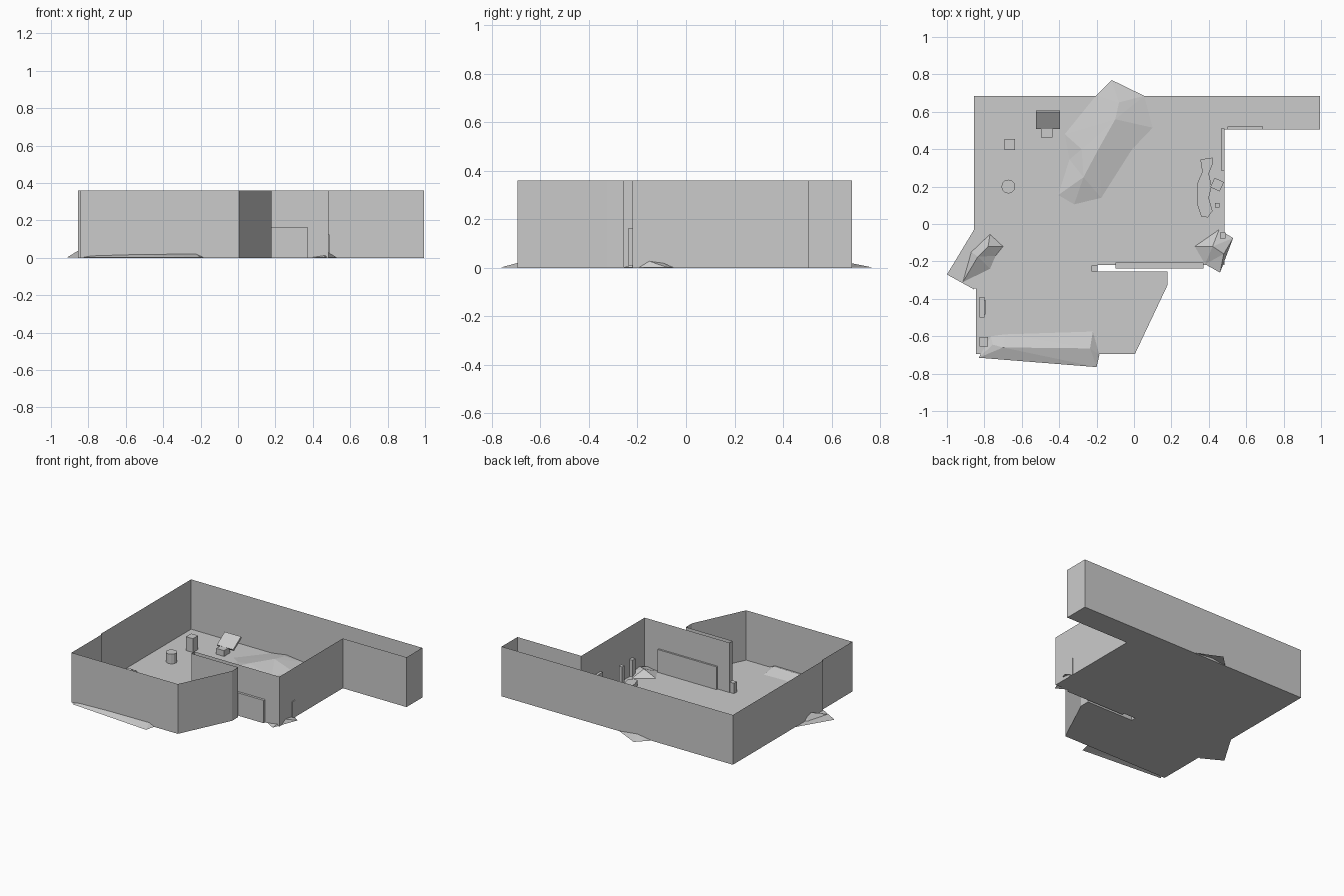
import bpy, bmesh, math
from mathutils import Vector
from mathutils.geometry import delaunay_2d_cdt

if "Cube" in bpy.data.objects:
    bpy.data.objects.remove(bpy.data.objects["Cube"])

WALL_H = 0.36


def make_object(name, bm):
    me = bpy.data.meshes.new(name)
    bm.to_mesh(me)
    bm.free()
    ob = bpy.data.objects.new(name, me)
    bpy.context.collection.objects.link(ob)
    return ob


def sheet(name, pts):
    """Flat polygon on the ground."""
    bm = bmesh.new()
    f = bm.faces.new([bm.verts.new((x, y, 0)) for x, y in pts])
    f.normal_update()
    if f.normal.z < 0:
        f.normal_flip()
    return make_object(name, bm)


def curtain(name, pts, h):
    """Single-sided walls standing on a closed outline."""
    bm = bmesh.new()
    lo = [bm.verts.new((x, y, 0)) for x, y in pts]
    hi = [bm.verts.new((x, y, h)) for x, y in pts]
    for i in range(len(pts)):
        j = (i + 1) % len(pts)
        bm.faces.new((lo[i], lo[j], hi[j], hi[i]))
    return make_object(name, bm)


def prism(name, pts, h):
    """Closed solid extruded up from an outline."""
    bm = bmesh.new()
    f = bm.faces.new([bm.verts.new((x, y, 0)) for x, y in pts])
    r = bmesh.ops.extrude_face_region(bm, geom=[f])
    top = [v for v in r["geom"] if isinstance(v, bmesh.types.BMVert)]
    bmesh.ops.translate(bm, verts=top, vec=(0, 0, h))
    bmesh.ops.recalc_face_normals(bm, faces=bm.faces)
    return make_object(name, bm)


def block(name, x0, x1, y0, y1, h, turn=0):
    cx, cy, dx, dy = (x0 + x1) / 2, (y0 + y1) / 2, (x1 - x0) / 2, (y1 - y0) / 2
    c, s = math.cos(turn), math.sin(turn)
    pts = [(cx + a * dx * c - b * dy * s, cy + a * dx * s + b * dy * c)
           for a, b in ((-1, -1), (1, -1), (1, 1), (-1, 1))]
    return prism(name, pts, h)


def mound(name, rim, peaks):
    """Low faceted heap: rim on the ground, raised inner points."""
    n = len(rim)
    flat = [Vector(p) for p in rim] + [Vector(p[:2]) for p in peaks]
    height = [0.001] * n + [p[2] for p in peaks]
    co, _, faces, orig, _, _ = delaunay_2d_cdt(flat, [], [list(range(n))], 1, 1e-5)
    bm = bmesh.new()
    vs = [bm.verts.new((p.x, p.y, height[o[0]] if o else 0)) for p, o in zip(co, orig)]
    for f in faces:
        bm.faces.new([vs[i] for i in f])
    for f in bm.faces:
        f.normal_update()
        if f.normal.z < 0:
            f.normal_flip()
    return make_object(name, bm)


# Floor and walls share one outline
outline = [(-0.855, 0.685), (-0.855, -0.345), (-0.845, -0.345), (-0.845, -0.695),
           (0.005, -0.695), (0.18, -0.325), (0.18, -0.255), (-0.195, -0.255),
           (-0.195, -0.22), (0.485, -0.22), (0.485, 0.505), (0.995, 0.505),
           (0.995, 0.685)]
sheet("floor", outline)
curtain("walls", outline, WALL_H)

# Floor patch sticking out past the left wall
sheet("floor_patch", [(-0.855, -0.03), (-1.0, -0.27), (-0.855, -0.35)])

# Debris heaps
mound("back_heap",
      [(-0.12, 0.77), (-0.2, 0.69), (-0.37, 0.48), (-0.345, 0.345), (-0.405, 0.155),
       (-0.32, 0.105), (-0.175, 0.14), (-0.01, 0.4), (0.1, 0.515), (0.055, 0.685)],
      [(-0.08, 0.65, 0.025), (-0.1, 0.56, 0.035), (-0.19, 0.4, 0.04),
       (-0.27, 0.25, 0.035), (-0.28, 0.4, 0.025)])
mound("left_heap",
      [(-0.77, -0.055), (-0.87, -0.15), (-0.915, -0.31), (-0.77, -0.24),
       (-0.74, -0.17), (-0.7, -0.12)],
      [(-0.835, -0.175, 0.05), (-0.78, -0.12, 0.045)])
mound("right_heap",
      [(0.455, -0.03), (0.325, -0.12), (0.38, -0.215), (0.46, -0.26), (0.53, -0.075)],
      [(0.42, -0.12, 0.045), (0.48, -0.16, 0.03)])
mound("front_heap",
      [(-0.83, -0.715), (-0.2, -0.765), (-0.185, -0.7), (-0.22, -0.575),
       (-0.69, -0.59), (-0.765, -0.6)],
      [(-0.755, -0.645, 0.018), (-0.7, -0.66, 0.026), (-0.235, -0.665, 0.028)])

# Door panels on the walls
block("wide_door", -0.1, 0.372, -0.237, -0.207, 0.165)
block("side_door", 0.465, 0.484, 0.285, 0.51, 0.165)
block("passage_door", 0.5, 0.69, 0.505, 0.52, 0.165)

# Wavy low bench
prism("wavy_bench", [(0.36, 0.04), (0.395, 0.035), (0.42, 0.07), (0.4, 0.14), (0.415, 0.2),
                     (0.4, 0.27), (0.42, 0.32), (0.42, 0.355), (0.355, 0.345), (0.365, 0.28),
                     (0.34, 0.22), (0.34, 0.1)], 0.04)

# Posts, crates and stool
block("turned_crate", 0.417, 0.472, 0.183, 0.238, 0.07, math.radians(-25))
block("tall_post", 0.432, 0.458, 0.087, 0.113, 0.145)
block("corner_post", 0.46, 0.49, -0.077, -0.045, 0.125)
block("wall_end_block", -0.228, -0.194, -0.255, -0.222, 0.075)
block("pedestal", -0.693, -0.637, 0.395, 0.455, 0.1)
block("cabinet", -0.827, -0.798, -0.5, -0.39, 0.1)
block("cabinet_shelf", -0.824, -0.795, -0.483, -0.407, 0.06)
block("small_crate", -0.825, -0.78, -0.655, -0.605, 0.08)
ring = [(-0.672 + 0.037 * math.cos(i * math.tau / 12),
         0.2 + 0.037 * math.sin(i * math.tau / 12)) for i in range(12)]
prism("round_stool", ring, 0.07)

# Console: base box with a tilted slab behind it
block("console_base", -0.498, -0.435, 0.462, 0.53, 0.042)
slab = block("console_slab", -0.065, 0.065, 0.0, 0.108, 0.015)
slab.location = (-0.46, 0.517, 0.03)
slab.rotation_euler.x = math.radians(34)
